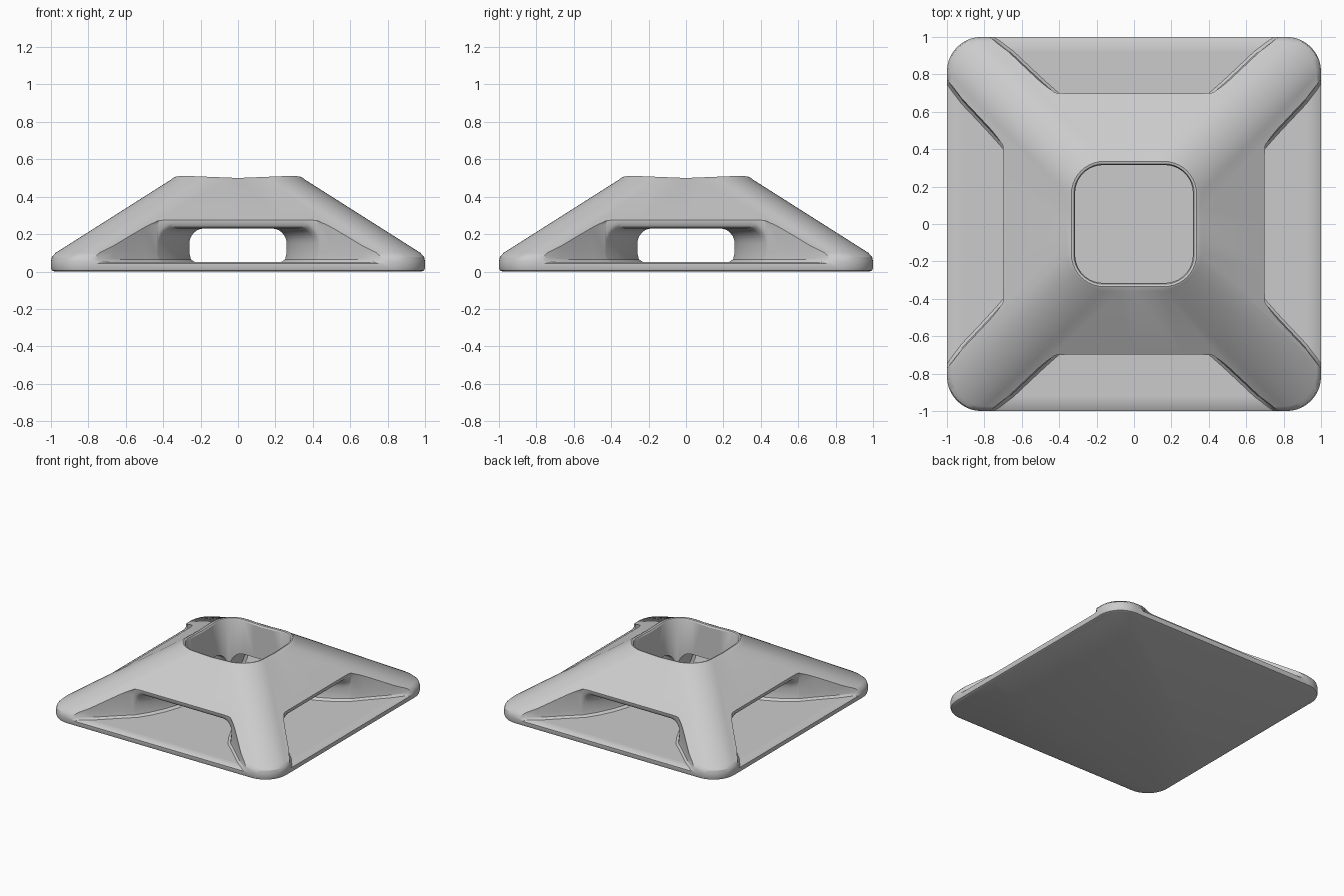
import bpy, bmesh, math
from mathutils import Matrix

cube = bpy.data.objects.get("Cube")
if cube:
    bpy.data.objects.remove(cube, do_unlink=True)

grey = bpy.data.materials.new("light grey plastic")
grey.use_nodes = True
colour = (0.6, 0.6, 0.6, 1)
grey.diffuse_color = colour
grey.node_tree.nodes["Principled BSDF"].inputs["Base Color"].default_value = colour


def loft(name, rings):
    """Skin a list of equal-length point rings and cap both ends."""
    bm = bmesh.new()
    loops = [[bm.verts.new(p) for p in ring] for ring in rings]
    n = len(loops[0])
    for a, b in zip(loops, loops[1:]):
        for i in range(n):
            j = (i + 1) % n
            bm.faces.new((a[i], a[j], b[j], b[i]))
    bm.faces.new(loops[0][::-1])
    bm.faces.new(loops[-1])
    bmesh.ops.recalc_face_normals(bm, faces=bm.faces)
    mesh = bpy.data.meshes.new(name)
    bm.to_mesh(mesh)
    bm.free()
    mesh.materials.append(grey)
    obj = bpy.data.objects.new(name, mesh)
    bpy.context.collection.objects.link(obj)
    return obj


def rounded_square(half, radius, z, corner_steps=10, side_steps=4):
    """Rounded square ring; the rim dips a little at mid-side."""
    ring = []
    c = half - radius
    for k in range(4):
        pts = []
        for i in range(corner_steps + 1):
            a = math.pi / 2 * i / corner_steps
            pts.append((c + radius * math.cos(a), c + radius * math.sin(a)))
        for i in range(1, side_steps):
            pts.append((c - 2 * c * i / side_steps, half))
        for x, y in pts:
            for _ in range(k):
                x, y = -y, x
            dip = 0.01 * max(0, 1 - min(abs(x), abs(y)) / 0.25) if z > 0.495 else 0
            ring.append((x, y, z - dip))
    return ring


# Mount body: base edge, sloped sides, rounded rim, then down into the pocket
profile = [
    (0.982, 0.17, 0), (0.995, 0.18, 0.006), (1, 0.185, 0.02), (1, 0.185, 0.055),
    (0.995, 0.185, 0.078), (0.975, 0.18, 0.1), (0.36, 0.2, 0.49),
    (0.348, 0.19, 0.504), (0.335, 0.175, 0.51), (0.322, 0.16, 0.507),
    (0.315, 0.15, 0.496), (0.315, 0.15, 0.0495),
]
body = loft("mount_body", [rounded_square(*p) for p in profile])


def tunnel_section(y, w, top, floor, r=0.08, steps=6):
    """Cross-section with rounded upper corners and tucked-in foot."""
    right = [(w - 0.03, floor), (w - 0.008, floor + 0.015), (w, floor + 0.05)]
    for i in range(steps + 1):
        a = math.pi / 2 * i / steps
        right.append((w - r + r * math.cos(a), top - r + r * math.sin(a)))
    left = [(-x, z) for x, z in reversed(right)]
    return [(x, y, z) for x, z in right + left]


# Flared tunnels crossing under the pocket: distance, half width, ceiling, floor
stations = [
    (0.3, 0.26, 0.23, 0.05), (0.4, 0.283, 0.23, 0.05), (0.5, 0.318, 0.23, 0.05),
    (0.6, 0.367, 0.23, 0.05), (0.66, 0.405, 0.23, 0.05), (0.685, 0.422, 0.238, 0.05),
    (0.697, 0.43, 0.255, 0.05), (0.702, 0.434, 0.31, 0.05), (0.76, 0.5, 0.31, 0.05),
    (0.83, 0.575, 0.31, 0.05), (0.92, 0.67, 0.31, 0.05), (0.985, 0.755, 0.31, 0.05),
    (1.0, 0.78, 0.31, 0.042), (1.05, 0.84, 0.31, 0.02),
]
both_ways = [(-y, w, t, f) for y, w, t, f in reversed(stations)] + stations
bpy.ops.object.select_all(action='DESELECT')
bpy.context.view_layer.objects.active = body
body.select_set(True)
for k, name in enumerate(("tunnel_cutter_front", "tunnel_cutter_side")):
    cutter = loft(name, [tunnel_section(*s) for s in both_ways])
    turn = Matrix.Rotation(k * math.pi / 2, 4, 'Z')
    cutter.data.transform(Matrix.Translation((0, 0, 0.0004 * k)) @ turn)
    cutter.hide_render = True
    cut = body.modifiers.new(name, 'BOOLEAN')
    cut.operation = 'DIFFERENCE'
    cut.solver = 'EXACT'
    cut.object = cutter
    bpy.ops.object.modifier_apply(modifier=cut.name)
    bpy.data.objects.remove(cutter, do_unlink=True)

bpy.ops.object.shade_smooth_by_angle(angle=math.radians(32))
